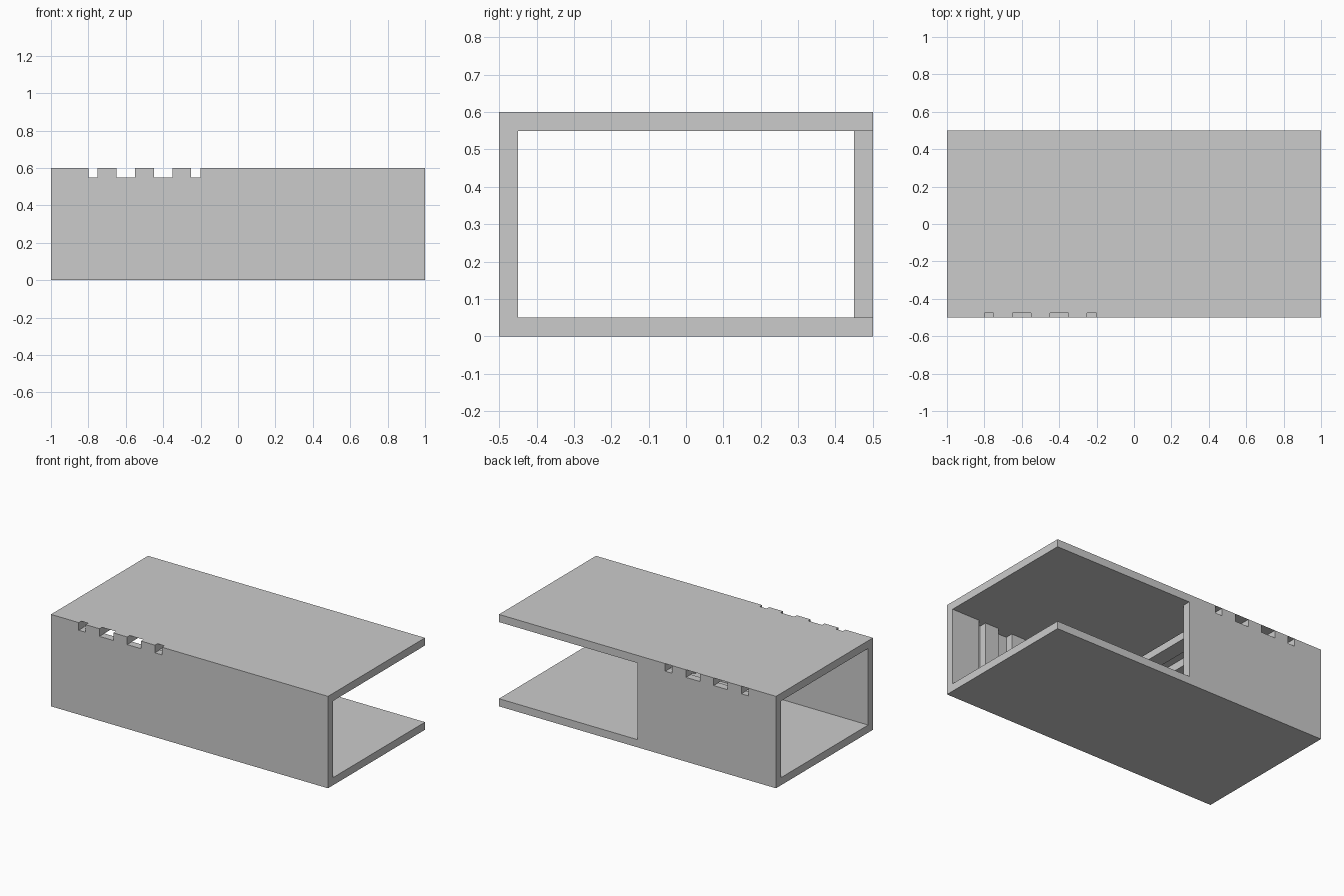
import bpy
import bmesh

if "Cube" in bpy.data.objects:
    bpy.data.objects.remove(bpy.data.objects["Cube"])

T = 0.05                       # wall thickness
SLOTS = [(-0.8, -0.75), (-0.65, -0.55), (-0.45, -0.35), (-0.25, -0.2)]


def finish(name, bm):
    bmesh.ops.recalc_face_normals(bm, faces=bm.faces)
    mesh = bpy.data.meshes.new(name)
    bm.to_mesh(mesh)
    bm.free()
    obj = bpy.data.objects.new(name, mesh)
    bpy.context.collection.objects.link(obj)
    return obj


def extrude_x(name, profile, x0, x1):
    """Closed (y, z) profile swept along x."""
    bm = bmesh.new()
    face = bm.faces.new([bm.verts.new((x0, y, z)) for y, z in profile])
    ext = bmesh.ops.extrude_face_region(bm, geom=[face])["geom"]
    verts = [v for v in ext if isinstance(v, bmesh.types.BMVert)]
    bmesh.ops.translate(bm, verts=verts, vec=(x1 - x0, 0, 0))
    return finish(name, bm)


def box(name, x, y, z):
    return extrude_x(name, [(y[0], z[0]), (y[1], z[0]), (y[1], z[1]), (y[0], z[1])], *x)


def sheet(name, corners):
    bm = bmesh.new()
    bm.faces.new([bm.verts.new(c) for c in corners])
    return finish(name, bm)


def cut(target, cutter):
    cutter.hide_render = True
    cutter.hide_set(True)
    mod = target.modifiers.new(cutter.name, 'BOOLEAN')
    mod.operation = 'DIFFERENCE'
    mod.solver = 'EXACT'
    mod.object = cutter


# Floor, front wall and roof as one channel section
shell = extrude_x("shell", [(-0.5, 0), (0.5, 0), (0.5, T), (-0.45, T),
                            (-0.45, 0.55), (0.5, 0.55), (0.5, 0.6), (-0.5, 0.6)], -1, 1)

# Back wall covers only the left half
box("back_wall", (-1, 0), (0.45, 0.5), (T, 0.55))

for i, (a, b) in enumerate(SLOTS):
    # Roof channels running front to back, closed by a thin roof skin
    cut(shell, box(f"roof_slot_cutter_{i}", (a, b), (-0.6, 0.6), (0.55, 0.7)))
    sheet(f"roof_skin_{i}", [(a, -0.475, 0.6), (b, -0.475, 0.6), (b, 0.5, 0.6), (a, 0.5, 0.6)])
    # Upright grooves inside the right half of the front wall, closed by a thin outer skin
    c, d = -b, -a
    cut(shell, box(f"wall_groove_cutter_{i}", (c, d), (-0.6, -0.45), (T, 0.55)))
    sheet(f"front_skin_{i}", [(c, -0.5, T), (d, -0.5, T), (d, -0.5, 0.55), (c, -0.5, 0.55)])
